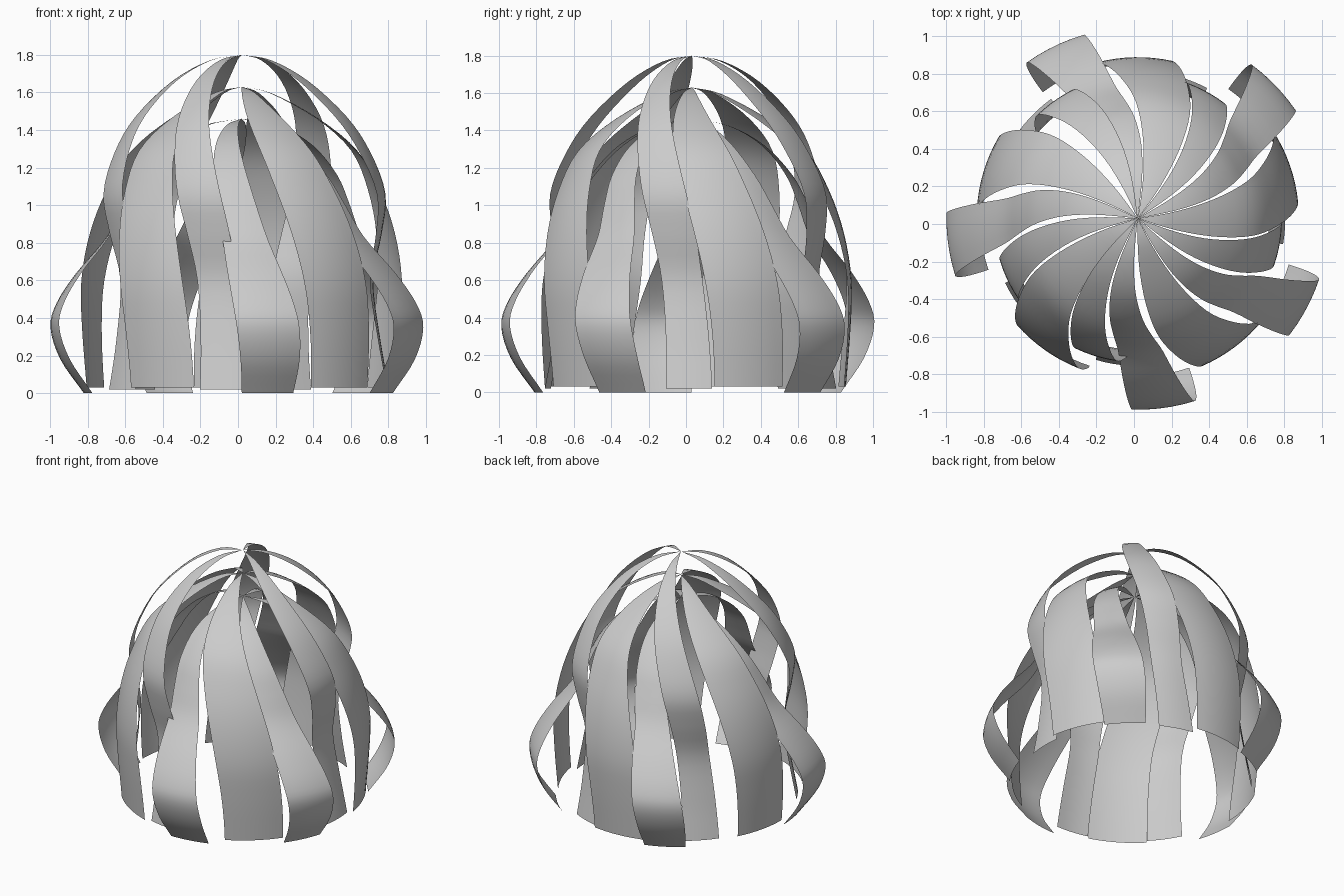
import bpy
import bmesh
from math import cos, sin, radians
from mathutils import Vector

cube = bpy.data.objects.get("Cube")
if cube:
    bpy.data.objects.remove(cube, do_unlink=True)

AXIS = Vector((0.02, 0.03))   # the strips meet slightly off centre

grey = bpy.data.materials.new("light_grey")
grey.use_nodes = True
grey.diffuse_color = (0.6, 0.6, 0.6, 1)
grey.node_tree.nodes["Principled BSDF"].inputs["Base Color"].default_value = (0.6, 0.6, 0.6, 1)

# Strip profiles as (radius, height), apex to base
TALL = [(0, 1.8), (0.17, 1.77), (0.37, 1.66), (0.57, 1.47), (0.69, 1.28),
        (0.765, 1.06), (0.745, 0.85), (0.7, 0.6), (0.735, 0.3), (0.785, 0.02)]
WIDE = [(0, 1.63), (0.16, 1.595), (0.41, 1.46), (0.615, 1.29), (0.735, 1.08),
        (0.815, 0.85), (0.855, 0.6), (0.85, 0.35), (0.825, 0.03)]
FLARED = [(0, 1.46), (0.2, 1.425), (0.39, 1.32), (0.54, 1.16), (0.63, 1.0), (0.72, 0.83),
          (0.88, 0.64), (0.985, 0.48), (1.018, 0.35), (0.965, 0.18), (0.84, 0)]

# Base angles of the narrow strips; the rings are not perfectly regular
TALL_STARTS = [-10, 62, 126, 206, -106.5]
FLARED_STARTS = [36, 108, 180, -90, -36]


def smooth_path(points, steps=4):
    """Catmull-Rom curve through the profile points."""
    p = [Vector(q) for q in points]
    p = [2 * p[0] - p[1]] + p + [2 * p[-1] - p[-2]]
    out = []
    for a, b, c, d in zip(p, p[1:], p[2:], p[3:]):
        for i in range(steps):
            t = i / steps
            out.append(0.5 * (2 * b + (c - a) * t + (2 * a - 5 * b + 4 * c - d) * t * t
                              + (3 * b - a - 3 * c + d) * t ** 3))
    return out + [p[-2]]


def strip(name, profile, start, width, twist, columns):
    """Thin swirling sheet from the apex to the base; angles are at the base."""
    bm = bmesh.new()
    path = smooth_path(profile)
    apex = path[0].y
    tip = bm.verts.new((AXIS.x, AXIS.y, apex))
    rows = []
    for r, z in path[1:]:
        swirl = twist * (z / apex) ** 2
        angles = [radians(start + width * i / columns - swirl) for i in range(columns + 1)]
        rows.append([bm.verts.new((AXIS.x + r * cos(a), AXIS.y + r * sin(a), z)) for a in angles])
    for i in range(columns):
        bm.faces.new((tip, rows[0][i], rows[0][i + 1]))
        for up, low in zip(rows, rows[1:]):
            bm.faces.new((up[i], low[i], low[i + 1], up[i + 1]))
    mesh = bpy.data.meshes.new(name)
    bm.to_mesh(mesh)
    bm.free()
    mesh.materials.append(grey)
    mesh.polygons.foreach_set("use_smooth", [True] * len(mesh.polygons))
    bpy.context.collection.objects.link(bpy.data.objects.new(name, mesh))


# Five strips of each kind around the axis
for k in range(5):
    strip(f"wide_strip_{k + 1}", WIDE, 72 * k + 8.5, 27.5, 27.5, 8)
    strip(f"tall_strip_{k + 1}", TALL, TALL_STARTS[k], 18, 29, 5)
    strip(f"flared_strip_{k + 1}", FLARED, FLARED_STARTS[k], 19, 25.5, 5)
